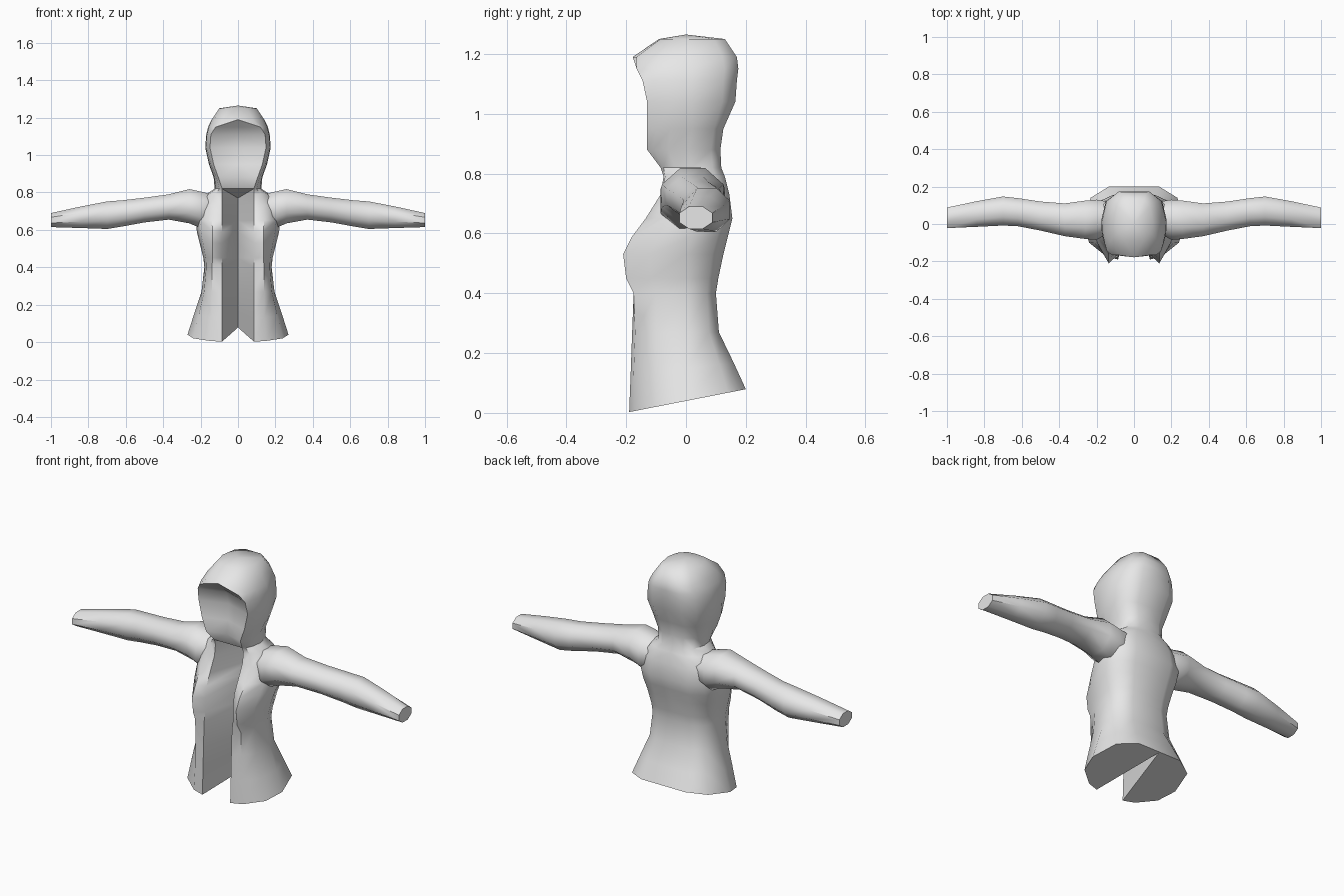
import bpy, bmesh, math

if "Cube" in bpy.data.objects:
    bpy.data.objects.remove(bpy.data.objects["Cube"])

grey = bpy.data.materials.new("light_grey_cloth")
grey.diffuse_color = (0.8, 0.8, 0.8, 1)
grey.use_nodes = True
grey.node_tree.nodes["Principled BSDF"].inputs["Base Color"].default_value = grey.diffuse_color


def finish(name, bm, angle):
    """Turn a right-half bmesh into a mirrored, smooth shaded object."""
    bmesh.ops.recalc_face_normals(bm, faces=bm.faces)
    mesh = bpy.data.meshes.new(name)
    bm.to_mesh(mesh)
    bm.free()
    mesh.materials.append(grey)
    ob = bpy.data.objects.new(name, mesh)
    bpy.context.collection.objects.link(ob)
    mod = ob.modifiers.new("mirror", 'MIRROR')
    mod.merge_threshold = 0.0005
    bpy.ops.object.select_all(action='DESELECT')
    ob.select_set(True)
    bpy.context.view_layer.objects.active = ob
    bpy.ops.object.modifier_apply(modifier=mod.name)
    bpy.ops.object.shade_smooth_by_angle(angle=math.radians(angle))
    return ob


def bridge(bm, a, b, closed=False):
    n = len(a)
    for i in range(n if closed else n - 1):
        j = (i + 1) % n
        bm.faces.new((a[i], a[j], b[j], b[i]))


# Rows: height, edge x, edge y, front x, front y, half width, side y, back y
torso = [
    (.04, .085, -.19, .15, -.172, .27, .0, .2),
    (.15, .085, -.185, .14, -.175, .235, .0, .16),
    (.27, .085, -.18, .14, -.17, .195, .0, .11),
    (.40, .085, -.175, .14, -.175, .18, .0, .1),
    (.45, .085, -.165, .135, -.2, .185, .0, .108),
    (.53, .085, -.165, .135, -.21, .205, .0, .125),
    (.59, .085, -.155, .135, -.18, .22, .02, .14),
    (.65, .085, -.125, .14, -.135, .225, .03, .155),
    (.73, .085, -.085, .14, -.085, .215, .03, .145),
    (.79, .085, -.075, .12, -.07, .17, .03, .13),
    (.82, .085, -.085, .1, -.075, .125, .02, .118),
]
hood = [
    (.88, .105, -.13, .115, -.11, .13, .01, .115),
    (.95, .13, -.13, .145, -.1, .155, .02, .125),
    (1.04, .15, -.13, .165, -.08, .175, .02, .165),
    (1.11, .145, -.145, .155, -.11, .17, .02, .17),
    (1.15, .12, -.165, .14, -.12, .16, .02, .175),
    (1.19, .0, -.178, .08, -.165, .14, .01, .17),
    (1.25, .0, -.09, .05, -.085, .1, .01, .13),
]


def ring(bm, row):
    z, r, yr, bx, by, w, ys, yb = row
    tilt = .23 * max(0, 1 - z / .27)          # the hem rises to the back
    pts = [(r, yr), (bx, by),
           (bx + .75 * (w - bx), by + .42 * (ys - by)),
           (w, ys), (.86 * w, ys + .7 * (yb - ys)), (.5 * w, yb), (0, yb)]
    return [bm.verts.new((x, y, z + tilt * y)) for x, y in pts]


# Jacket body and hood: outer shell
bm = bmesh.new()
rings = [ring(bm, row) for row in torso + hood]
for a, b in zip(rings, rings[1:]):
    bridge(bm, a, b)
top = bm.verts.new((0, 0, 1.265))
for i in range(6):
    bm.faces.new((rings[-1][i], rings[-1][i + 1], top))

# Wedge-shaped front opening, running to the back seam
k = len(torso) - 1
spine = [bm.verts.new((0, r[6].co.y - .005, r[6].co.z - .001)) for r in rings[:k]]
spine[-1].co.z = .77
for i in range(k - 1):
    bm.faces.new((rings[i][0], rings[i + 1][0], spine[i + 1], spine[i]))
bm.faces.new((rings[k - 1][0], rings[k][0], spine[-1]))

# Hem cap
bm.faces.new(rings[0] + [spine[0]])

# Shallow hollow filling the hood opening, and the roof over the wedge
mids = []
for depth, r in zip((.0, .03, .045, .05, .045, .025), rings[k:k + 6]):
    c = r[0].co
    mids.append(bm.verts.new((0, c.y + depth, c.z)))
bm.faces.new((rings[k][0], mids[0], spine[-1]))
for i in range(5):
    bm.faces.new((rings[k + i][0], rings[k + i + 1][0], mids[i + 1], mids[i]))
bm.faces.new((rings[k + 5][0], rings[k + 6][0], mids[5]))
finish("hooded_jacket", bm, 50)

# Sleeves: x, front y, back y, bottom z, top z
sleeve = [
    (.14, -.05, .12, .64, .79),
    (.20, -.085, .13, .61, .805),
    (.26, -.08, .125, .635, .818),
    (.37, -.065, .11, .655, .79),
    (.50, -.035, .12, .64, .772),
    (.62, -.012, .138, .618, .758),
    (.70, -.008, .147, .605, .752),
    (.84, -.015, .122, .61, .725),
    (1.0, -.022, .088, .615, .69),
]
bm = bmesh.new()
loops = []
for x, y0, y1, z0, z1 in sleeve:
    cy, cz, ry, rz = (y0 + y1) / 2, (z0 + z1) / 2, (y1 - y0) / 2, (z1 - z0) / 2
    loop = []
    for i in range(8):
        a = math.tau * (i + .5) / 8
        f = 1 / math.cos(math.pi / 8)
        loop.append(bm.verts.new((x, cy + ry * f * math.cos(a), cz + rz * f * math.sin(a))))
    loops.append(loop)
for a, b in zip(loops, loops[1:]):
    bridge(bm, a, b, True)
bm.faces.new(loops[0])
bm.faces.new(loops[-1])
finish("sleeves", bm, 50)
